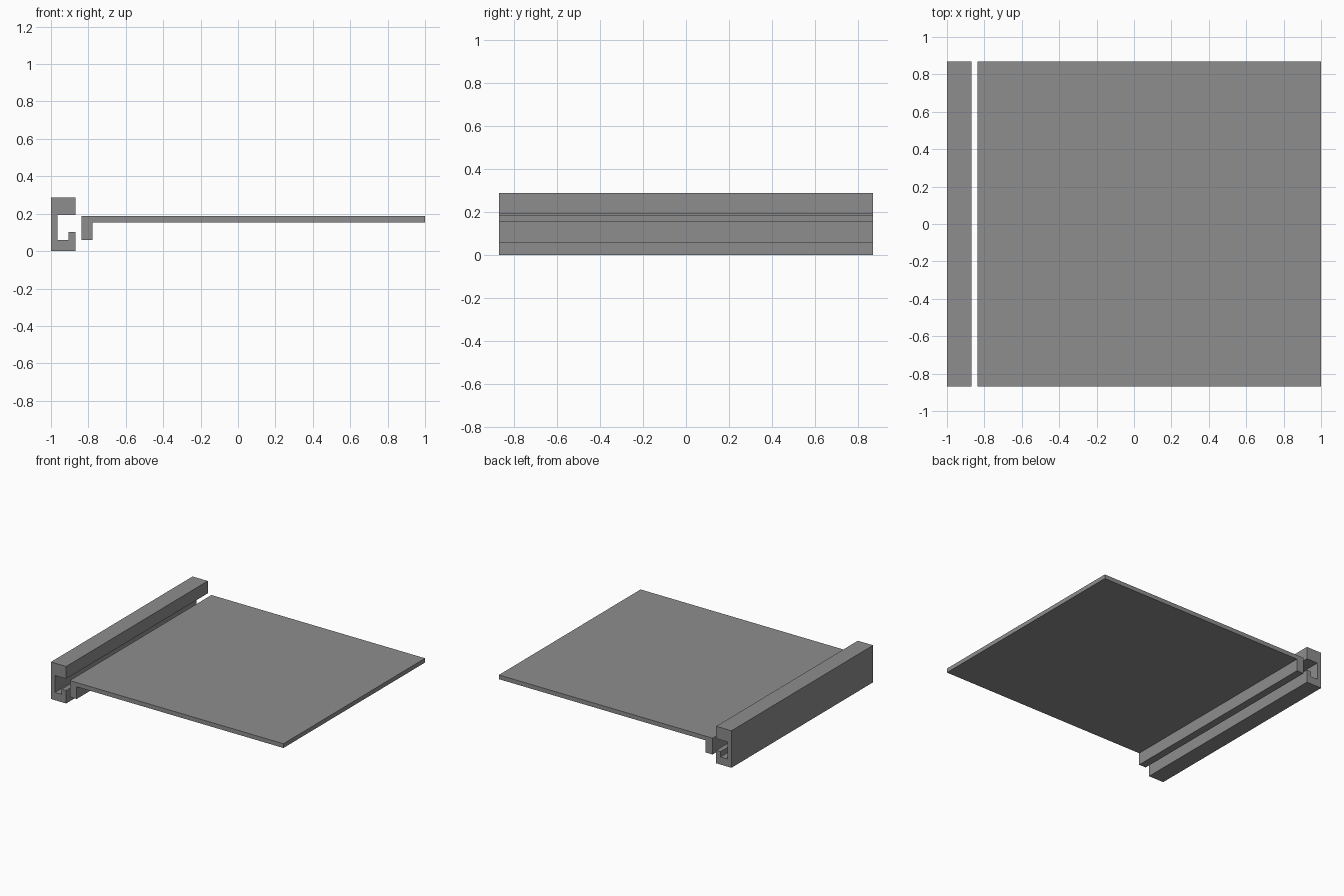
import bpy, bmesh

if "Cube" in bpy.data.objects:
    bpy.data.objects.remove(bpy.data.objects["Cube"])

HALF_DEPTH = 0.87

grey = bpy.data.materials.new("mid_grey")
grey.diffuse_color = (0.27, 0.27, 0.27, 1)
grey.use_nodes = True
grey.node_tree.nodes["Principled BSDF"].inputs["Base Color"].default_value = grey.diffuse_color


def extrude_profile(name, profile):
    """Extrude a closed (x, z) outline along the full depth."""
    bm = bmesh.new()
    face = bm.faces.new([bm.verts.new((x, -HALF_DEPTH, z)) for x, z in profile])
    result = bmesh.ops.extrude_face_region(bm, geom=[face])
    moved = [v for v in result["geom"] if isinstance(v, bmesh.types.BMVert)]
    bmesh.ops.translate(bm, verts=moved, vec=(0, 2 * HALF_DEPTH, 0))
    bmesh.ops.recalc_face_normals(bm, faces=bm.faces)
    mesh = bpy.data.meshes.new(name)
    bm.to_mesh(mesh)
    bm.free()
    mesh.materials.append(grey)
    obj = bpy.data.objects.new(name, mesh)
    bpy.context.collection.objects.link(obj)
    return obj


# C-shaped channel with a raised lip on its lower arm
extrude_profile("channel_rail", [
    (-1.0, 0.0), (-0.869, 0.0), (-0.869, 0.101), (-0.907, 0.101),
    (-0.907, 0.06), (-0.966, 0.06), (-0.966, 0.192), (-0.869, 0.192),
    (-0.869, 0.288), (-1.0, 0.288),
])

# Flat panel with a downturned hook along the edge facing the channel
extrude_profile("hooked_panel", [
    (-0.838, 0.06), (-0.778, 0.06), (-0.778, 0.154), (1.0, 0.154),
    (1.0, 0.187), (-0.838, 0.187),
])
